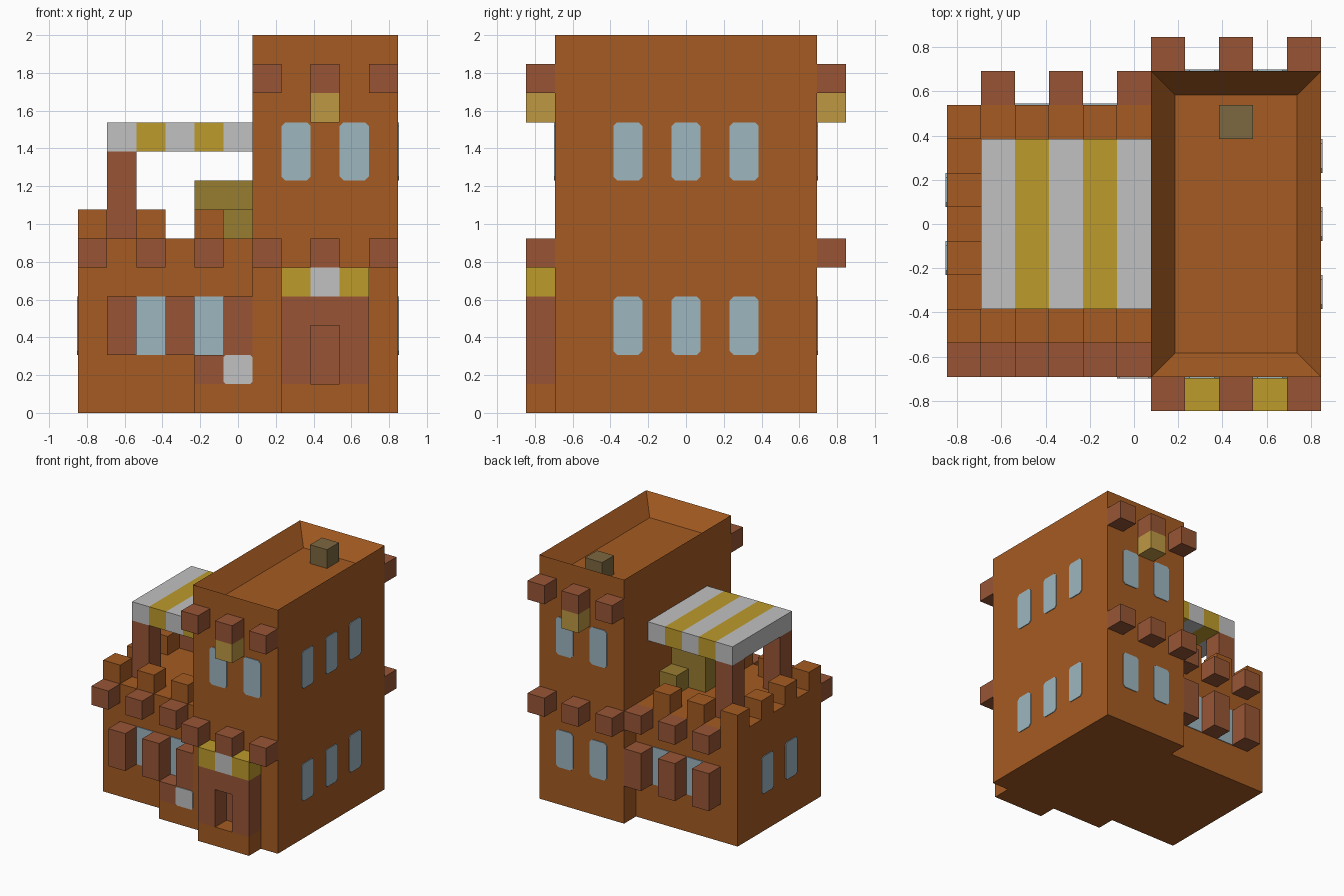
import bpy
import bmesh
from mathutils import Vector

if "Cube" in bpy.data.objects:
    bpy.data.objects.remove(bpy.data.objects["Cube"], do_unlink=True)

U = 2 / 13          # one building block
HALF = 5.5          # half the plan, in blocks
PLATE = 0.006       # thickness of panes


def srgb(r, g, b):
    def lin(c):
        c /= 255
        return c / 12.92 if c < 0.04045 else ((c + 0.055) / 1.055) ** 2.4
    return (lin(r), lin(g), lin(b), 1)


def material(name, rgb):
    m = bpy.data.materials.new(name)
    m.use_nodes = True
    m.diffuse_color = srgb(*rgb)
    m.node_tree.nodes["Principled BSDF"].inputs["Base Color"].default_value = m.diffuse_color
    return m


CLAY = material("orange clay", (165, 91, 34))
BRICK = material("red brown wood", (152, 85, 53))
GLASS = material("pale blue glass", (157, 182, 192))
YELLOW = material("yellow cloth", (190, 155, 44))
WHITE = material("white cloth", (192, 193, 192))
OLIVE = material("olive fabric", (153, 125, 48))
STONE = material("grey olive stone", (125, 104, 64))
LAMP = material("lantern gold", (190, 153, 68))


def place(i, j, k):
    return Vector(((i - HALF) * U, (j - HALF) * U, k * U))


def finish(name, bm, mat):
    mesh = bpy.data.meshes.new(name)
    bmesh.ops.recalc_face_normals(bm, faces=bm.faces)
    bm.to_mesh(mesh)
    bm.free()
    mesh.materials.append(mat)
    obj = bpy.data.objects.new(name, mesh)
    bpy.context.collection.objects.link(obj)
    return obj


def block_mesh(lo, hi):
    a, b = place(*lo), place(*hi)
    bm = bmesh.new()
    bmesh.ops.create_cube(bm, size=1)
    for v in bm.verts:
        v.co = (a + b) / 2 + v.co * (b - a)
    return bm


def block(name, mat, lo, hi):
    return finish(name, block_mesh(lo, hi), mat)


def cell(name, mat, i, j, k, height=1):
    return block(name, mat, (i, j, k), (i + 1, j + 1, k + height))


def pane(name, mat, side, wall, start, k, height=2, cut=0.02):
    """Thin pane with clipped corners on a wall facing +x, -x, +y or -y."""
    along = Vector((0, 1, 0)) if side[1] == "x" else Vector((1, 0, 0))
    out = Vector((1, 0, 0)) if side[1] == "x" else Vector((0, 1, 0))
    sign = 1 if side[0] == "+" else -1
    w, h = U / 2, height * U / 2
    mid = (along * (start + 0.5 - HALF) + out * (wall - HALF)) * U
    mid.z = k * U + h
    if cut:
        outline = []
        for sx, sz in ((1, 1), (-1, 1), (-1, -1), (1, -1)):
            pair = [(sx * w, sz * (h - cut)), (sx * (w - cut), sz * h)]
            outline += pair if sx == sz else pair[::-1]
    else:
        outline = [(w, h), (-w, h), (-w, -h), (w, -h)]
    bm = bmesh.new()
    face = bm.faces.new([bm.verts.new(mid + along * s + Vector((0, 0, t))) for s, t in outline])
    grown = bmesh.ops.extrude_face_region(bm, geom=[face], use_keep_orig=True)
    moved = [g for g in grown["geom"] if isinstance(g, bmesh.types.BMVert)]
    bmesh.ops.translate(bm, verts=moved, vec=out * sign * PLATE)
    finish(name, bm, mat)


# Tower with a sunken roof
bm = block_mesh((6, 1, 0), (11, 10, 13))
top = max(bm.faces, key=lambda f: f.calc_center_median().z)
bmesh.ops.inset_region(bm, faces=[top], thickness=U)
bmesh.ops.translate(bm, verts=top.verts, vec=(0, 0, -U))
finish("tower", bm, CLAY)
cell("chimney", STONE, 8, 8, 12)

# Tower beams and hanging lanterns, front and back
for j, end in ((0, "front"), (10, "back")):
    for i in (6, 8, 10):
        for k in (5, 11):
            cell("tower_beam_" + end, BRICK, i, j, k)
    cell("lantern_" + end, LAMP, 8, j, 10)

# Tower windows
for k in (2, 8):
    for j in (3, 5, 7):
        pane("tower_side_window", GLASS, "+x", 11, j, k)
    for i in (7, 9):
        pane("tower_back_window", GLASS, "+y", 10, i, k)
for i in (7, 9):
    pane("tower_front_window", GLASS, "-y", 1, i, 8)

# Entrance porch
block("porch_base", CLAY, (7, 0, 0), (10, 1, 1))
for i in (7, 9):
    cell("porch_jamb", BRICK, i, 0, 1, 3)
cell("porch_lintel", BRICK, 8, 0, 3)
pane("door", BRICK, "-y", 1, 8, 1, cut=0)
for i, cloth in ((7, YELLOW), (8, WHITE), (9, YELLOW)):
    cell("porch_awning", cloth, i, 0, 4)

# Low wing with battlements
block("wing", CLAY, (0, 2, 0), (6, 9, 6))
for i in (0, 2, 4):
    for j in (2, 8):
        cell("battlement", CLAY, i, j, 6)
for j in (4, 6):
    cell("battlement", CLAY, 0, j, 6)

# Wing beams, pillars and windows
for i in (0, 2, 4):
    cell("wing_front_beam", BRICK, i, 1, 5)
for i in (1, 3, 5):
    cell("wing_back_beam", BRICK, i, 9, 5)
    cell("wing_front_pillar", BRICK, i, 1, 2, 2)
    cell("wing_back_pillar", BRICK, i, 9, 2, 2)
for i in (2, 4):
    pane("wing_front_window", GLASS, "-y", 2, i, 2, cut=0)
    pane("wing_back_window", GLASS, "+y", 9, i, 2, cut=0)
for j in (4, 6):
    pane("wing_side_window", GLASS, "-x", 0, j, 2)

# Stall beside the entrance
block("stall_base", CLAY, (4, 1, 0), (6, 2, 1))
block("stall_counter", BRICK, (4, 1, 1), (6, 2, 2))
pane("stall_sign", WHITE, "-y", 1, 5, 1, height=1, cut=0.012)

# Terrace canopy on two posts
for n in range(5):
    block("canopy_stripe", YELLOW if n % 2 else WHITE, (n + 1, 3, 9), (n + 2, 8, 10))
for j in (3, 7):
    cell("canopy_post", BRICK, 1, j, 6, 3)

# Terrace seat
block("seat", OLIVE, (4, 5, 6), (6, 6, 8))
for j in (4, 6):
    cell("seat_arm", OLIVE, 5, j, 6)
